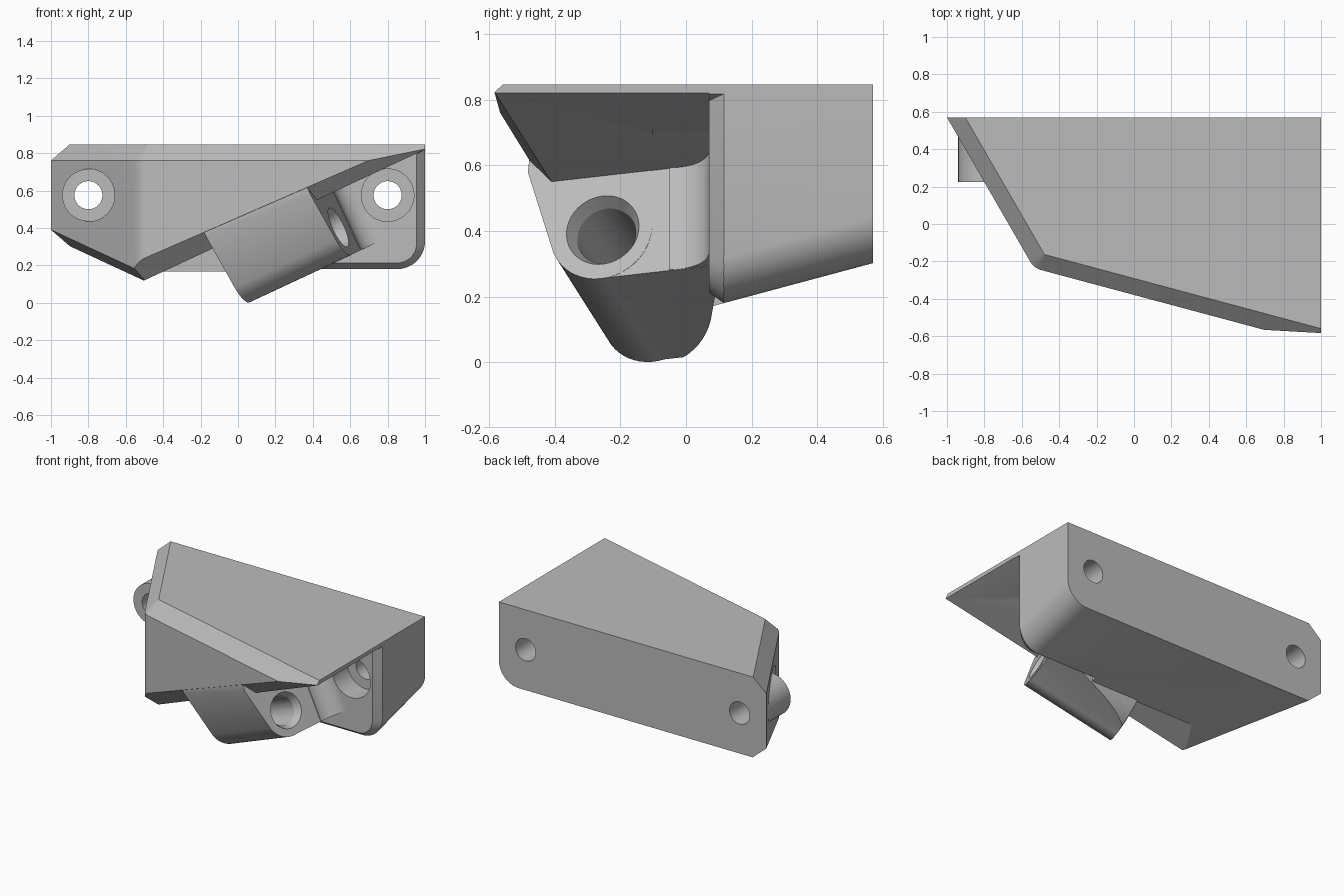
import bpy, bmesh
from math import radians, cos, sin, tan
from mathutils import Matrix, Vector

old = bpy.data.objects.get("Cube")
if old:
    bpy.data.objects.remove(old, do_unlink=True)

grey = bpy.data.materials.new("plain_grey")
grey.use_nodes = True
grey.diffuse_color = (0.5, 0.5, 0.5, 1)
grey.node_tree.nodes["Principled BSDF"].inputs["Base Color"].default_value = (0.5, 0.5, 0.5, 1)

# Tilted frame of the angled screw barrel: along, across, up
tilt = Matrix.Rotation(radians(-25), 3, 'Y') @ Matrix.Rotation(radians(-15), 3, 'Z')
along, across, up = (tilt.col[i].copy() for i in range(3))
X, Y, Z = Vector((1, 0, 0)), Vector((0, 1, 0)), Vector((0, 0, 1))
SLOPE = tan(radians(15))


def make_object(name, bm):
    mesh = bpy.data.meshes.new(name)
    bm.to_mesh(mesh)
    bm.free()
    mesh.materials.append(grey)
    obj = bpy.data.objects.new(name, mesh)
    bpy.context.scene.collection.objects.link(obj)
    return obj


def convex(name, planes):
    """Solid made of all points with normal . p <= distance."""
    bm = bmesh.new()
    bmesh.ops.create_cube(bm, size=6)
    for n, d in planes:
        bmesh.ops.bisect_plane(bm, geom=bm.verts[:] + bm.edges[:] + bm.faces[:], dist=1e-6,
                               plane_co=n * (d / n.length_squared), plane_no=n, clear_outer=True)
        rim = [e for e in bm.edges if e.is_boundary]
        if rim:
            bmesh.ops.holes_fill(bm, edges=rim, sides=0)
    bmesh.ops.recalc_face_normals(bm, faces=bm.faces[:])
    return make_object(name, bm)


def rod(name, start, end, r1, r2=None):
    axis = end - start
    bm = bmesh.new()
    bmesh.ops.create_cone(bm, cap_ends=True, segments=64, radius1=r1,
                          radius2=r1 if r2 is None else r2, depth=axis.length)
    spin = Z.rotation_difference(axis).to_matrix().to_4x4()
    bm.transform(Matrix.Translation((start + end) / 2) @ spin)
    return make_object(name, bm)


def combine(target, other, operation):
    mod = target.modifiers.new("combine", 'BOOLEAN')
    mod.operation, mod.solver, mod.object = operation, 'EXACT', other
    bpy.context.view_layer.update()
    result = bpy.data.meshes.new_from_object(
        target.evaluated_get(bpy.context.evaluated_depsgraph_get()))
    target.modifiers.clear()
    target.data = result
    bpy.data.objects.remove(other, do_unlink=True)


def arc(first, last, steps):
    return [radians(first + (last - first) * i / steps) for i in range(steps + 1)]


# Main body: slanted plan, sloping underside, chamfered rims
planes = [(X, 1.0), (Y, 0.57), (Z, 0.845)]
floor_n = Y * SLOPE - Z
planes.append((floor_n, 0.57 * SLOPE - 0.302))
corner = Vector((-0.469, -0.150, 0))
for t in arc(210, 255, 8):
    n = Vector((cos(t), sin(t), 0))
    d = n.dot(corner) + 0.1
    planes.append((n, d))
    planes.append((n + Z, d + 0.76))
    planes.append((n + floor_n, d - 0.088 + 0.57 * SLOPE - 0.302))


# Rounded lower corner on the left end
def edge_plane(t, lean):
    n = X * cos(t) + floor_n * sin(t) - Y * lean
    d = 0.15 + 0.85 * cos(t) + sin(t) * (0.57 * SLOPE - 0.452) - 0.115 * lean
    return n, d


for t in arc(0, 90, 12):
    planes.append(edge_plane(t, 0))
body = convex("bracket", planes)

# Sloping recess under the front, with a chamfered front lip
combine(body, convex("recess", [(Y, 0.07), (up, 0.32)]), 'DIFFERENCE')
combine(body, convex("lip_chamfer", [(Y, 0.0), (across + up * 0.85, 0.035)]), 'DIFFERENCE')

# Chamfer round the exposed edge of the back plate
for t in arc(0, 90, 6):
    n, d = edge_plane(t, 1)
    combine(body, convex("plate_chamfer", [(-n, -d), (up, 0.318), (-X, -0.4), (Y, 0.3)]),
            'DIFFERENCE')

# Angled screw barrel with rounded underside
barrel = [(along, 0.70), (-along, -0.08), (up, 0.45),
          (-(X * sin(radians(15)) + Y * cos(radians(15))), 0.365)]
for t in arc(196, 360, 24):
    n = across * cos(t) + up * sin(t)
    barrel.append((n, n.dot(across * -0.08 + up * 0.136) + 0.16))
combine(body, convex("barrel", barrel), 'UNION')

# Web joining barrel and plate
web = [(along, 0.699), (-along, -0.085), (up, 0.4), (-up, 0.023), (-across, 0.08), (Y, 0.1)]
for t in arc(270, 350, 12):
    n = Vector((0, cos(t), sin(t)))
    web.append((n, n.dot(Vector((0, -0.1, 0.17))) + 0.18))
combine(body, convex("web", web), 'UNION')

# Concave fillet between screw face and plate
run = Vector((cos(radians(25)), 0, sin(radians(25))))
fillet = convex("fillet", [(-along, -0.6), (run, 0.835), (Y, 0.1), (-Y, 0.05),
                           (up, 0.4), (-up, 0.022)])
centre = run * 0.835 - Y * 0.05
combine(fillet, rod("fillet_cutter", centre - up * 0.5, centre + up, 0.12), 'DIFFERENCE')
combine(body, fillet, 'UNION')

# Mounting collar, screw seats and through holes
combine(body, rod("collar", Vector((-0.8, 0.225, 0.575)), Vector((-0.8, 0.5, 0.575)), 0.14),
        'UNION')
for x in (-0.8, 0.8):
    for r, back in ((0.1405, 0.2255), (0.075, 0.8)):
        combine(body, rod("mount_cutter", Vector((x, -0.1, 0.575)), Vector((x, back, 0.575)), r),
                'DIFFERENCE')

# Angled screw hole with countersink
middle = across * -0.075 + up * 0.138
combine(body, rod("bore", middle - along * 0.1, middle + along * 0.9, 0.092), 'DIFFERENCE')
combine(body, rod("countersink", middle + along * 0.65, middle + along * 0.72, 0.09, 0.124),
        'DIFFERENCE')

bpy.context.view_layer.objects.active = body
body.select_set(True)
bpy.ops.object.shade_smooth_by_angle(angle=radians(25))
